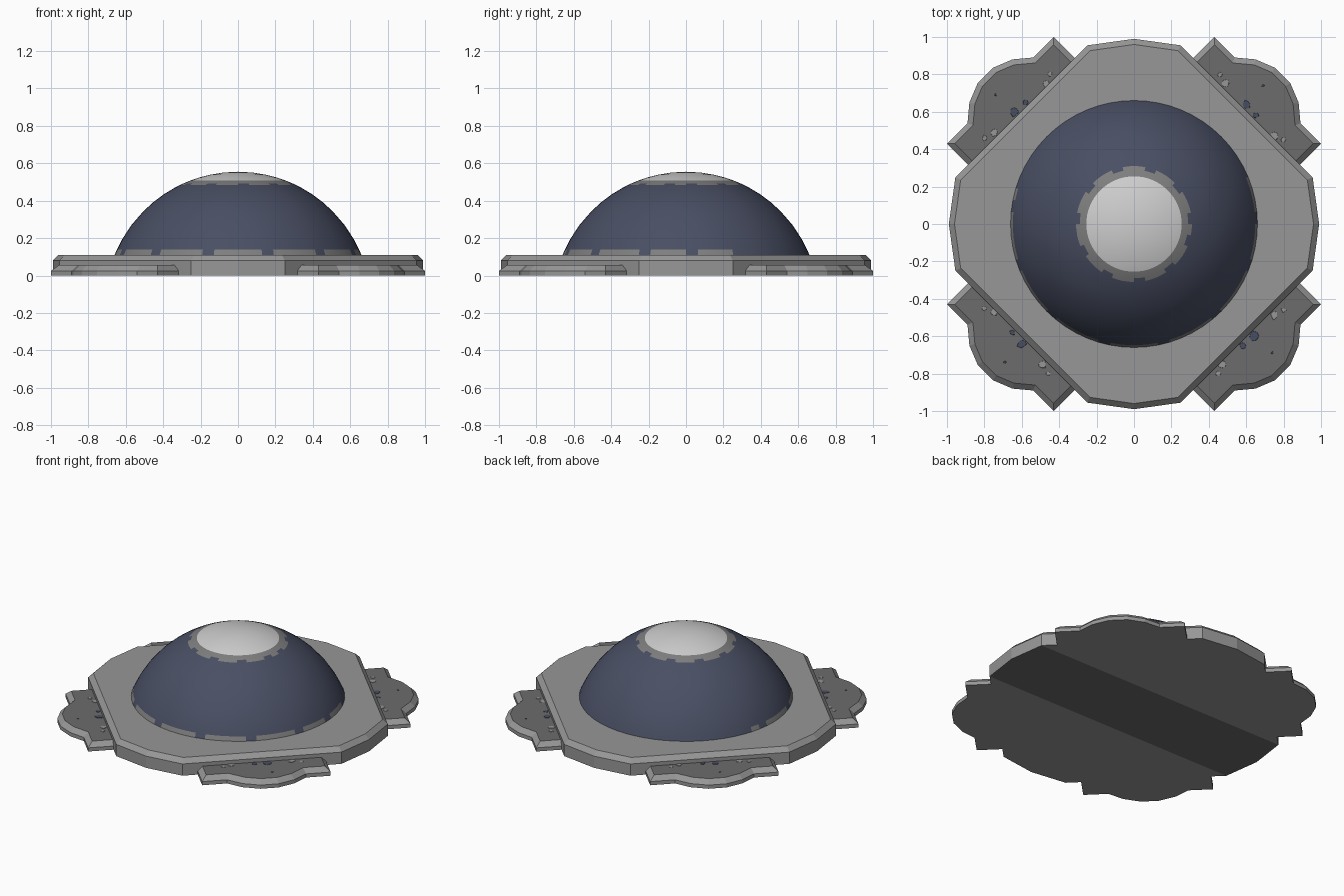
import bpy, bmesh, math, random
from mathutils import Vector

if "Cube" in bpy.data.objects:
    bpy.data.objects.remove(bpy.data.objects["Cube"])

random.seed(4)


def material(name, rgb):
    m = bpy.data.materials.new(name)
    m.diffuse_color = (*rgb, 1)
    m.use_nodes = True
    m.node_tree.nodes["Principled BSDF"].inputs["Base Color"].default_value = m.diffuse_color
    return m


STONE = material("stone grey", (0.31, 0.31, 0.31))
DARK = material("dark grey", (0.15, 0.15, 0.155))
NAVY = material("navy", (0.066, 0.077, 0.125))
WHITE = material("pale grey", (0.62, 0.62, 0.62))
MID = material("mid grey", (0.21, 0.21, 0.21))


def make_object(name, bm, mats):
    me = bpy.data.meshes.new(name)
    bm.to_mesh(me)
    bm.free()
    for m in mats:
        me.materials.append(m)
    ob = bpy.data.objects.new(name, me)
    bpy.context.collection.objects.link(ob)
    return ob


def turn(p, k):
    a = k * math.pi / 2
    c, s = math.cos(a), math.sin(a)
    return Vector((p[0] * c - p[1] * s, p[0] * s + p[1] * c))


def inset(pts, d):
    # mitred inward offset of a counter-clockwise outline
    out = []
    for i, p in enumerate(pts):
        e1 = (p - pts[i - 1]).normalized()
        e2 = (pts[(i + 1) % len(pts)] - p).normalized()
        n1, n2 = Vector((-e1.y, e1.x)), Vector((-e2.y, e2.x))
        out.append(p + (n1 + n2) * d / (1 + n1.dot(n2)))
    return out


def chamfered_slab(pts, z0, z1, z2, d):
    # vertical wall z0..z1, sloped edge z1..z2, flat lid
    bm = bmesh.new()
    rings = [[bm.verts.new((p.x, p.y, z)) for p in r]
             for r, z in ((pts, z0), (pts, z1), (inset(pts, d), z2))]
    n = len(pts)
    for a, b in zip(rings, rings[1:]):
        for i in range(n):
            j = (i + 1) % n
            bm.faces.new((a[i], a[j], b[j], b[i]))
    bottom = bm.faces.new(rings[0][::-1])
    lid = bm.faces.new(rings[2])
    bm.normal_update()
    return bm, bottom, lid


# Main plate: twelve-sided slab with a chamfered upper edge
quarter = [(0.99, 0), (0.955, 0.25), (0.25, 0.955)]
bm, bottom, lid = chamfered_slab(
    [turn(p, k) for k in range(4) for p in quarter], 0, 0.08, 0.11, 0.03)
for y in (-0.25, 0.25):
    under = [f for f in bm.faces if f.normal.z < -0.9]
    geom = under + list({e for f in under for e in f.edges}) \
        + list({v for f in under for v in f.verts})
    bmesh.ops.bisect_plane(bm, geom=geom, dist=0.001,
                           plane_co=(0, y, 0), plane_no=(0, 1, 0))
# Darker strip across the underside
bm.normal_update()
for f in bm.faces:
    if f.normal.z < -0.9 and abs(f.calc_center_median().y) < 0.2:
        f.material_index = 1
make_object("base_plate", bm, [STONE, DARK])

# Four scalloped corner lugs with dark tops
lug = [(0.86, 0.29), (1.0, 0.43), (0.89, 0.54), (0.88, 0.65), (0.835, 0.755),
       (0.755, 0.835), (0.65, 0.88), (0.54, 0.89), (0.43, 1.0), (0.29, 0.86)]
chips = [(0.60, 0.64, 0.03, NAVY), (0.65, 0.58, 0.02, NAVY),
         (0.49, 0.75, 0.025, STONE), (0.75, 0.47, 0.025, STONE),
         (0.46, 0.80, 0.016, STONE), (0.80, 0.45, 0.016, STONE),
         (0.69, 0.74, 0.009, NAVY)]
for k in range(4):
    bm, bottom, lid = chamfered_slab([turn(p, k) for p in lug], 0, 0.025, 0.055, 0.03)
    lid.material_index = 1
    make_object(f"corner_lug_{k + 1}", bm, [STONE, DARK])
    # Small worn flecks on the lug top
    for i, (x, y, r, m) in enumerate(chips):
        c = turn((x, y), k)
        pts = []
        for s in range(7):
            a, q = s * math.tau / 7, r * random.uniform(0.6, 1)
            pts.append(c + Vector((math.cos(a), math.sin(a))) * q)
        bm, _, _ = chamfered_slab(pts, 0.054, 0.056, 0.057, 0.001)
        make_object(f"fleck_{k + 1}_{i + 1}", bm, [m])

# Dome: spherical cap with a pale crown and a ragged grey border
R, CZ, SEG = 0.712, -0.157, 64
radii = [0.66, 0.648, 0.62, 0.57, 0.505, 0.45, 0.395, 0.34, 0.31, 0.29, 0.275,
         0.255, 0.21, 0.15, 0.08]
bm = bmesh.new()
rings = []
for r in radii:
    z = CZ + math.sqrt(R * R - r * r)
    rings.append([bm.verts.new((r * math.cos(i * math.tau / SEG),
                                r * math.sin(i * math.tau / SEG), z))
                  for i in range(SEG)])
apex = bm.verts.new((0, 0, CZ + R))
for b, (lo, hi) in enumerate(zip(rings, rings[1:])):
    r = radii[b + 1]
    for i in range(SEG):
        j = (i + 1) % SEG
        f = bm.faces.new((lo[i], lo[j], hi[j], hi[i]))
        y = lo[i].co.y
        if r < 0.25:
            f.material_index = 1
        elif r < 0.28:
            f.material_index = 2
        elif r < 0.295:
            f.material_index = 2 if (i // 2) % 3 else 0
        elif b == 0 and y < 0.2:
            f.material_index = 2 if i % 5 else 0
for i in range(SEG):
    bm.faces.new((rings[-1][i], rings[-1][(i + 1) % SEG], apex)).material_index = 1
for f in bm.faces:
    f.smooth = True
make_object("dome", bm, [NAVY, WHITE, MID])
